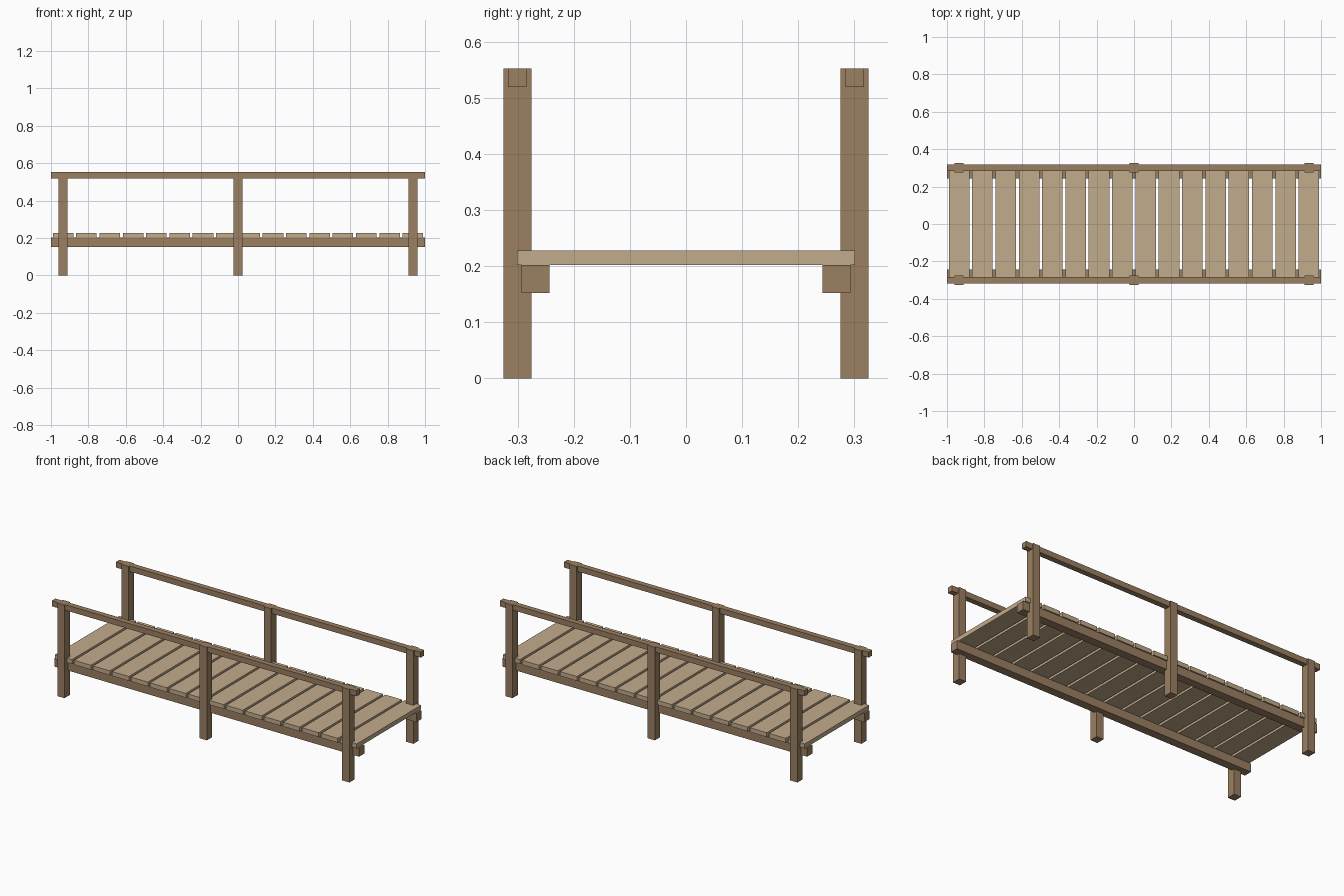
import bpy

if "Cube" in bpy.data.objects:
    bpy.data.objects.remove(bpy.data.objects["Cube"], do_unlink=True)


def material(name, rgb):
    mat = bpy.data.materials.new(name)
    mat.use_nodes = True
    mat.diffuse_color = (*rgb, 1)
    mat.node_tree.nodes["Principled BSDF"].inputs["Base Color"].default_value = (*rgb, 1)
    return mat


def beam(name, center, size, mat):
    bpy.ops.mesh.primitive_cube_add(size=1, location=center)
    obj = bpy.context.object
    obj.name = name
    obj.scale = size
    bpy.ops.object.transform_apply(location=False, rotation=False, scale=True)
    obj.data.materials.append(mat)
    return obj


frame_wood = material("brown frame wood", (0.328, 0.216, 0.122))
deck_wood = material("pale deck wood", (0.54, 0.413, 0.262))

LENGTH, HEIGHT = 2.0, 0.552
JOIST, RAIL, PLANK = 0.05, 0.033, 0.026
DECK_BOTTOM = 0.202
END_X = 0.935

# Posts, handrails and joists on both sides
for side, s in (("front", -1), ("back", 1)):
    for place, x in (("right", -END_X), ("middle", 0), ("left", END_X)):
        beam(f"{side}_{place}_post", (x, s * 0.3, HEIGHT / 2), (0.047, 0.05, HEIGHT), frame_wood)
    beam(f"{side}_handrail", (0, s * 0.301, HEIGHT - RAIL / 2), (LENGTH, RAIL, RAIL), frame_wood)
    beam(f"{side}_joist", (0, s * 0.268, DECK_BOTTOM - JOIST / 2), (LENGTH, JOIST, JOIST), frame_wood)

# Deck planks with narrow gaps
COUNT = 16
for i in range(COUNT):
    x = -END_X + 2 * END_X * i / (COUNT - 1)
    beam(f"deck_plank_{i + 1}", (x, 0, DECK_BOTTOM + PLANK / 2), (0.11, 0.602, PLANK), deck_wood)
